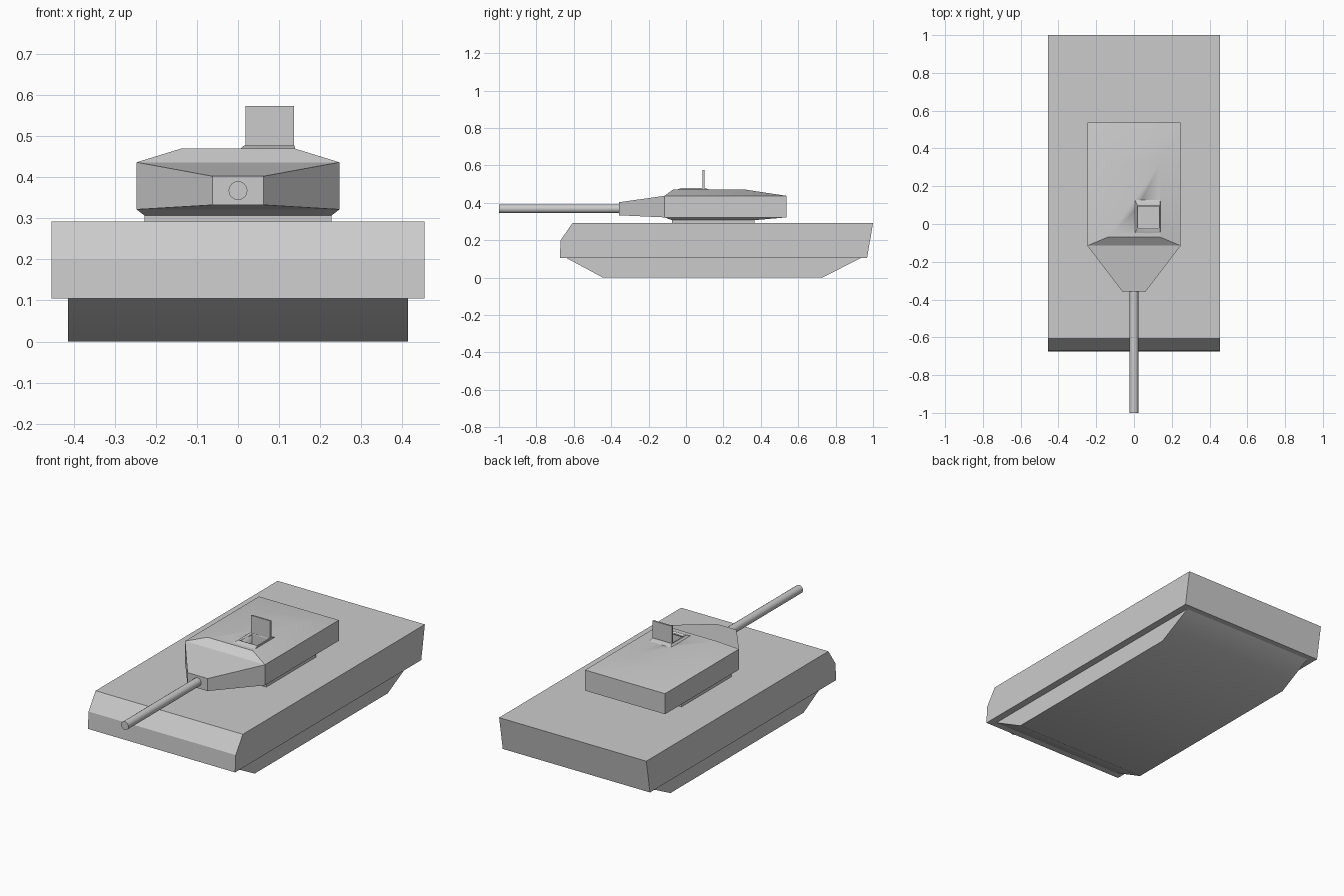
import bpy, bmesh, math

if "Cube" in bpy.data.objects:
    bpy.data.objects.remove(bpy.data.objects["Cube"])


def loft(name, rings, smooth=30):
    """Skin equal-length rings of points and cap both ends."""
    bm = bmesh.new()
    loops = [[bm.verts.new(p) for p in ring] for ring in rings]
    n = len(loops[0])
    for a, b in zip(loops, loops[1:]):
        for i in range(n):
            j = (i + 1) % n
            bm.faces.new((a[i], a[j], b[j], b[i]))
    bm.faces.new(loops[0])
    bm.faces.new(loops[-1])
    bmesh.ops.recalc_face_normals(bm, faces=bm.faces)
    mesh = bpy.data.meshes.new(name)
    bm.to_mesh(mesh)
    bm.free()
    ob = bpy.data.objects.new(name, mesh)
    bpy.context.collection.objects.link(ob)
    bpy.ops.object.select_all(action='DESELECT')
    ob.select_set(True)
    bpy.context.view_layer.objects.active = ob
    bpy.ops.object.shade_smooth_by_angle(angle=math.radians(smooth))
    return ob


def slab(name, half_width, profile):
    """Side profile (y, z) extruded across x."""
    return loft(name, [[(x, y, z) for y, z in profile] for x in (-half_width, half_width)])


def rect(x0, x1, y0, y1, z):
    return [(x0, y0, z), (x1, y0, z), (x1, y1, z), (x0, y1, z)]


def upright(hw, y, z0, z1):
    return [(-hw, y, z0), (hw, y, z0), (hw, y, z1), (-hw, y, z1)]


# Hull and the narrower running gear under it
slab("upper_hull", 0.455, [(-0.675, 0.105), (0.968, 0.105), (1.0, 0.292),
                           (-0.607, 0.292), (-0.67, 0.2)])
slab("lower_hull", 0.415, [(-0.64, 0.105), (-0.445, 0), (0.73, 0), (0.935, 0.105)])

# Turret: ring base, underside flare, walls, sloped roof
turret = loft("turret", [
    rect(-0.228, 0.228, -0.075, 0.365, 0.29),
    rect(-0.228, 0.228, -0.075, 0.365, 0.307),
    rect(-0.247, 0.247, -0.115, 0.538, 0.322),
    rect(-0.247, 0.247, -0.115, 0.538, 0.437),
    rect(-0.14, 0.14, -0.07, 0.32, 0.47)])

# Tapered gun housing and barrel
loft("gun_housing", [upright(0.247, -0.115, 0.322, 0.437),
                     upright(0.062, -0.357, 0.333, 0.403)])
angles = [2 * math.pi * i / 16 for i in range(16)]
loft("gun_barrel", [[(0.023 * math.cos(a), y, 0.368 + 0.023 * math.sin(a)) for a in angles]
                    for y in (-1.0, -0.35)])

# Hatch rim, opening cut through rim and roof, raised lid
rim = loft("hatch_rim", [rect(0.0, 0.14, -0.06, 0.14, 0.465),
                         rect(0.015, 0.138, -0.028, 0.105, 0.478)])
cutter = loft("hatch_cutter", [rect(0.022, 0.132, -0.02, 0.09, z) for z in (0.39, 0.6)])
cutter.hide_render = True
cutter.hide_viewport = True
for ob in (turret, rim):
    cut = ob.modifiers.new("hatch_opening", 'BOOLEAN')
    cut.operation = 'DIFFERENCE'
    cut.object = cutter
loft("hatch_lid", [rect(0.018, 0.137, 0.089, 0.098, z) for z in (0.475, 0.574)])
